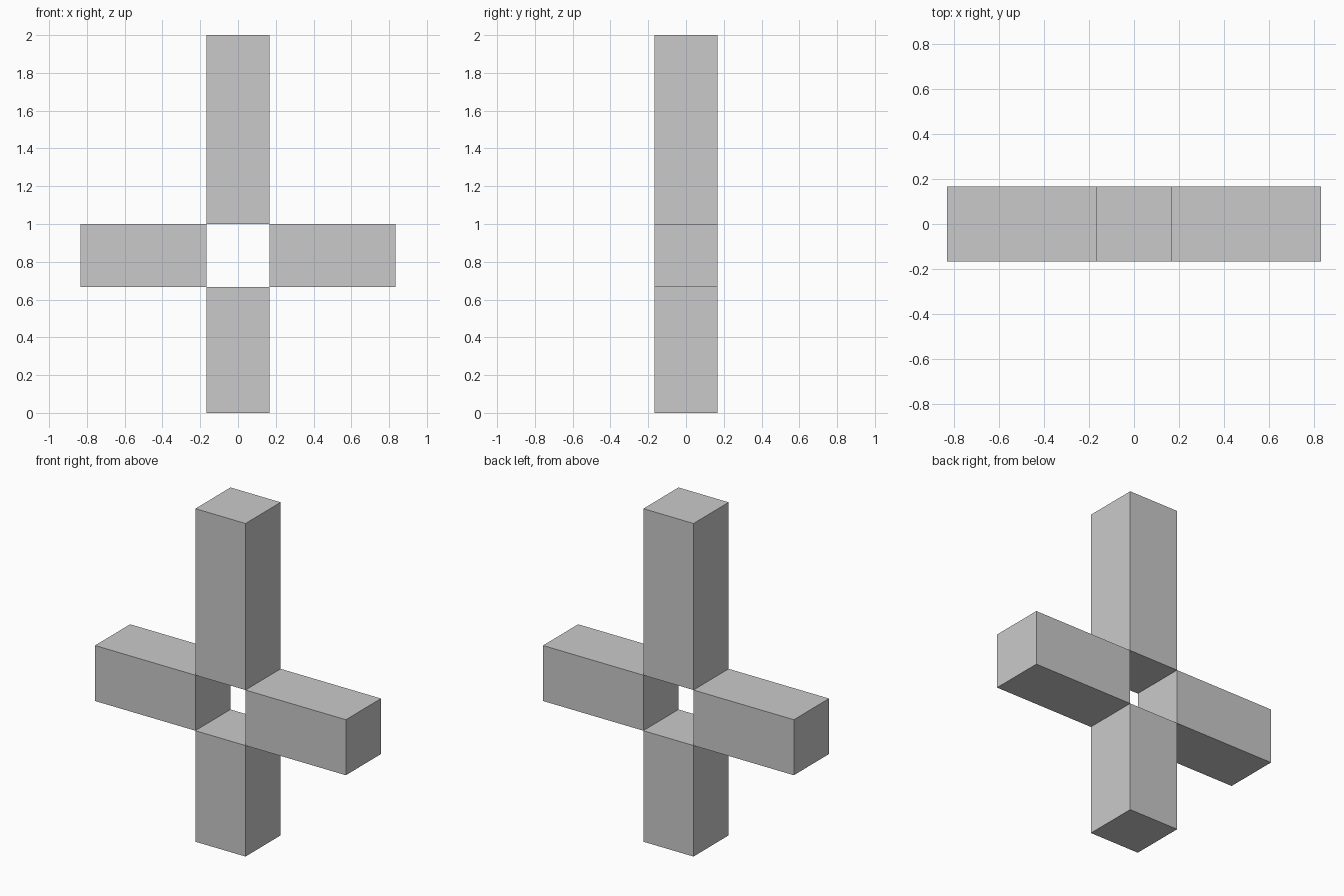
import bpy

# Remove the default cube
cube = bpy.data.objects.get("Cube")
if cube:
    bpy.data.objects.remove(cube, do_unlink=True)

# Single plain grey
grey = bpy.data.materials.new("light_grey")
grey.use_nodes = True
colour = (0.59, 0.59, 0.59, 1)
grey.diffuse_color = colour
grey.node_tree.nodes["Principled BSDF"].inputs["Base Color"].default_value = colour

UNIT = 1 / 3      # side of the square bars
HALF = UNIT / 2


def bar(name, x_range, z_range):
    """Closed square bar spanning the given x and z ranges."""
    (x0, x1), (z0, z1) = x_range, z_range
    bpy.ops.mesh.primitive_cube_add(size=1)
    obj = bpy.context.object
    obj.name = name
    for v in obj.data.vertices:
        v.co.x = x1 if v.co.x > 0 else x0
        v.co.y *= UNIT
        v.co.z = z1 if v.co.z > 0 else z0
    obj.data.materials.append(grey)
    return obj


# Upright bars above and below the open centre
bar("lower_post", (-HALF, HALF), (0, 2 * UNIT))
bar("upper_post", (-HALF, HALF), (3 * UNIT, 6 * UNIT))

# Side arms either side of the open centre
bar("left_arm", (HALF, 5 * HALF), (2 * UNIT, 3 * UNIT))
bar("right_arm", (-5 * HALF, -HALF), (2 * UNIT, 3 * UNIT))
